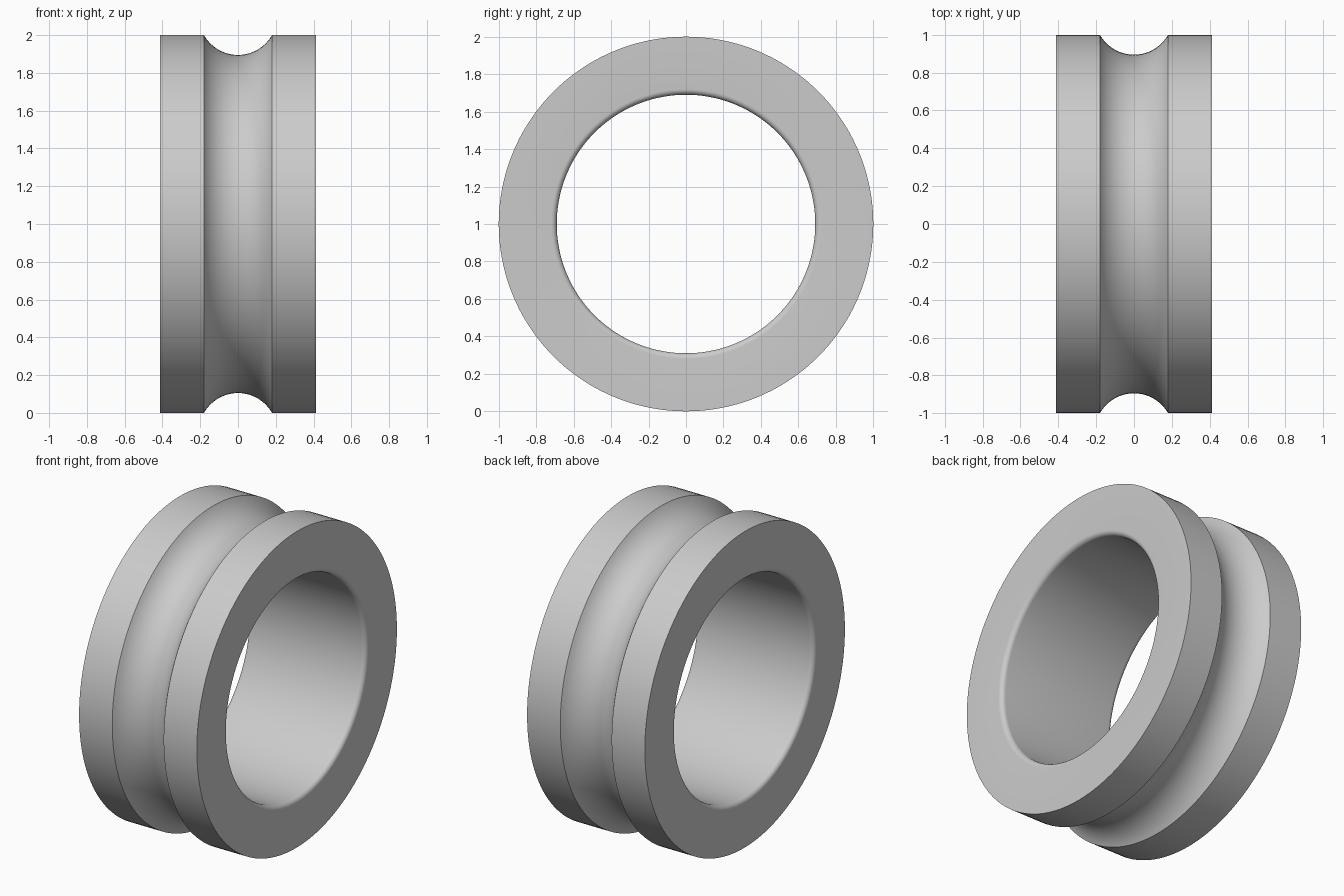
import bpy
import bmesh
import math
from mathutils import Matrix, Vector

cube = bpy.data.objects.get("Cube")
if cube:
    bpy.data.objects.remove(cube)

OUTER, BORE, HALF_WIDTH = 1.0, 0.69, 0.412
GROOVE_HALF, GROOVE_DEPTH = 0.18, 0.105
FILLET, SEGMENTS = 0.03, 144

steel = bpy.data.materials.new("light_grey_steel")
steel.use_nodes = True
colour = (0.6, 0.6, 0.6, 1)
steel.diffuse_color = colour
steel.node_tree.nodes["Principled BSDF"].inputs["Base Color"].default_value = colour


def arc(cx, cr, radius, start, end, steps):
    """Points (x, radius) along an arc, angles in radians."""
    angles = [start + (end - start) * i / steps for i in range(steps + 1)]
    return [(cx + radius * math.cos(a), cr + radius * math.sin(a)) for a in angles]


# Cross-section: rounded bore corners, flat sides, shoulders, circular groove
ball = (GROOVE_HALF ** 2 + GROOVE_DEPTH ** 2) / (2 * GROOVE_DEPTH)
centre = OUTER - GROOVE_DEPTH + ball
sweep = math.asin(GROOVE_HALF / ball)
down = -math.pi / 2
corner_x = HALF_WIDTH - FILLET
corner_r = BORE + FILLET

profile = arc(corner_x, corner_r, FILLET, down, 0, 8)
profile += [(HALF_WIDTH, OUTER)]
profile += arc(0, centre, ball, down + sweep, down - sweep, 24)
profile += [(-HALF_WIDTH, OUTER)]
profile += arc(-corner_x, corner_r, FILLET, math.pi, math.pi * 1.5, 8)

# Revolve the section about the x axis
bm = bmesh.new()
rings = []
for s in range(SEGMENTS):
    turn = Matrix.Rotation(math.tau * s / SEGMENTS, 3, "X")
    rings.append([bm.verts.new(turn @ Vector((x, 0, r)) + Vector((0, 0, OUTER)))
                  for x, r in profile])
for s, ring in enumerate(rings):
    following = rings[(s + 1) % SEGMENTS]
    for i in range(len(profile)):
        j = (i + 1) % len(profile)
        bm.faces.new((ring[i], ring[j], following[j], following[i]))
bmesh.ops.recalc_face_normals(bm, faces=bm.faces)

mesh = bpy.data.meshes.new("grooved_ring")
bm.to_mesh(mesh)
bm.free()
mesh.materials.append(steel)
ring_object = bpy.data.objects.new("grooved_ring", mesh)
bpy.context.collection.objects.link(ring_object)

# Smooth shading with crisp groove and rim edges
bpy.context.view_layer.objects.active = ring_object
ring_object.select_set(True)
bpy.ops.object.shade_smooth_by_angle(angle=math.radians(30))
